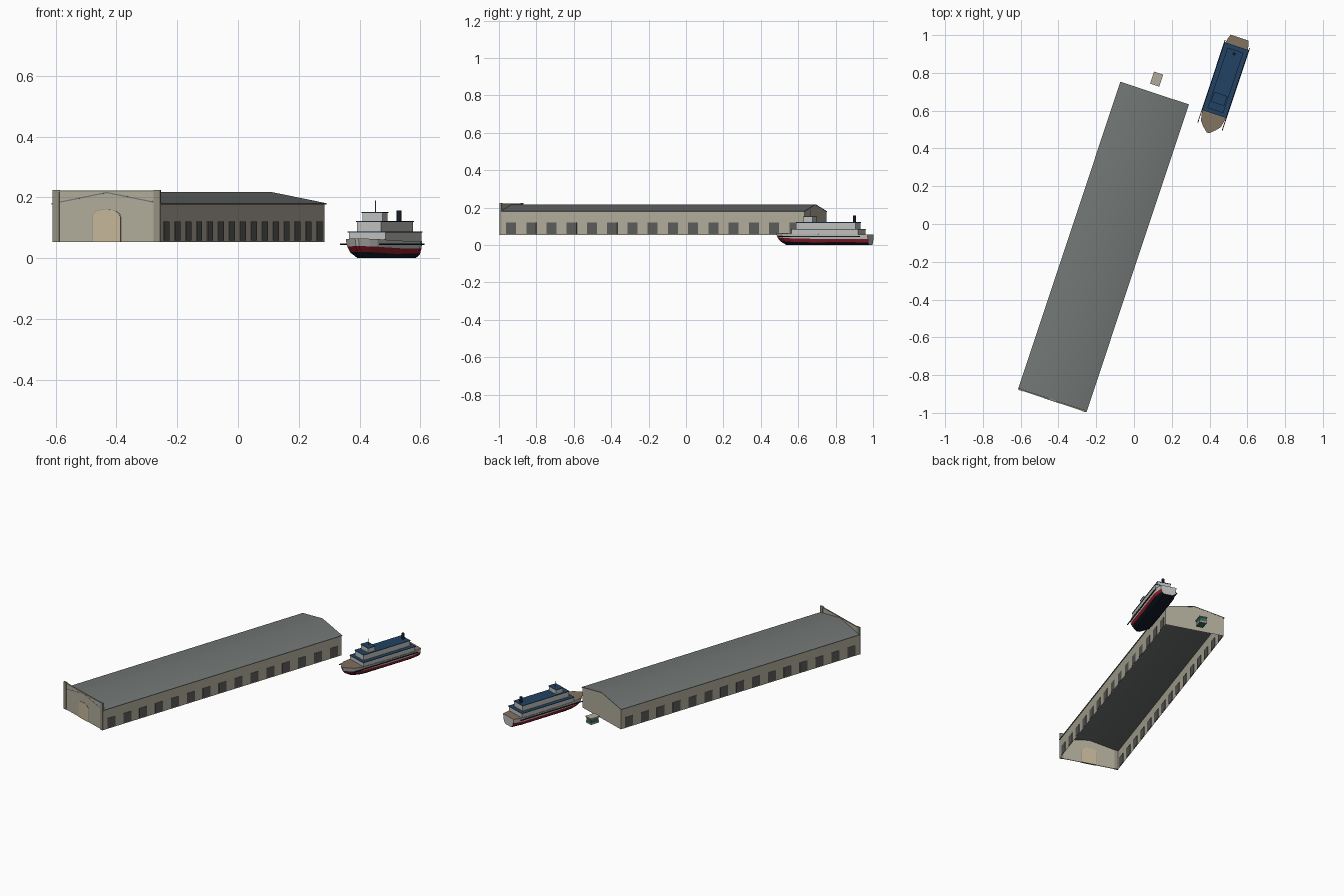
import bpy, bmesh, math
from mathutils import Matrix

if "Cube" in bpy.data.objects:
    bpy.data.objects.remove(bpy.data.objects["Cube"])

ANG = math.radians(-18.4)
SHED = Matrix.Translation((-0.161, -0.119, 0)) @ Matrix.Rotation(ANG, 4, 'Z')
SHIP = Matrix.Translation((0.484, 0.762, 0)) @ Matrix.Rotation(ANG, 4, 'Z')
BOOTH = Matrix.Translation((0.12, 0.767, 0)) @ Matrix.Rotation(ANG, 4, 'Z')


def mat(name, *rgb):
    m = bpy.data.materials.new(name)
    m.diffuse_color = (*rgb, 1)
    m.use_nodes = True
    m.node_tree.nodes["Principled BSDF"].inputs["Base Color"].default_value = m.diffuse_color
    return m


STONE = mat("stone", .435, .41, .325)
TRIM = mat("trim", .30, .28, .22)
SLATE = mat("slate", .165, .18, .175)
DOOR = mat("door_tan", .56, .47, .32)
GLASS = mat("dark_glass", .105, .105, .10)
WHITE = mat("ship_white", .52, .52, .50)
NAVY = mat("navy", .016, .055, .125)
RED = mat("red", .28, .012, .022)
KEEL = mat("keel_dark", .007, .012, .024)
DECK = mat("deck", .22, .17, .115)
GREEN = mat("green", .04, .15, .11)


def obj(name, frame, verts, faces, mats, idx=None):
    me = bpy.data.meshes.new(name)
    me.from_pydata(verts, [], faces)
    for m in mats:
        me.materials.append(m)
    if idx:
        me.polygons.foreach_set("material_index", idx)
    bm = bmesh.new()
    bm.from_mesh(me)
    bmesh.ops.recalc_face_normals(bm, faces=bm.faces)
    bm.to_mesh(me)
    bm.free()
    o = bpy.data.objects.new(name, me)
    o.matrix_world = frame
    bpy.context.collection.objects.link(o)
    return o


def smooth(o, deg=30):
    bpy.ops.object.select_all(action='DESELECT')
    o.select_set(True)
    bpy.context.view_layer.objects.active = o
    bpy.ops.object.shade_smooth_by_angle(angle=math.radians(deg))


def prism(name, frame, prof, y0, y1, m, skip=()):
    """Extrude an x/z profile along local y; skip = open side faces."""
    n = len(prof)
    v = [(x, y, z) for y in (y0, y1) for x, z in prof]
    f = [(i, (i + 1) % n, n + (i + 1) % n, n + i) for i in range(n) if i not in skip]
    f += [tuple(range(n)), tuple(range(n, 2 * n))]
    return obj(name, frame, v, f, [m])


def box(name, frame, x, y, z, m):
    prof = [(x[0], z[0]), (x[1], z[0]), (x[1], z[1]), (x[0], z[1])]
    return prism(name, frame, prof, y[0], y[1], m)


# ---- Pier shed: open-bottom walls and a low gable roof
W, L, B, E, R = .186, .855, .053, .18, .217
prism("shed_walls", SHED, [(-W, B), (-W, E), (0, R - .003), (W, E), (W, B)],
      -L, L, STONE, skip=(1, 2, 4))
q = .191
roof = prism("shed_roof", SHED, [(-q, E - .003), (0, R - .003), (q, E - .003),
                                 (q, E + .001), (0, R + .001), (-q, E + .001)],
             -L - .0045, L + .001, SLATE)
smooth(roof)

# Side windows, both walls
N = 15
for side in (-1, 1):
    for i in range(N):
        c = -L + (i + .5) * 2 * L / N
        xs = sorted((side * (W - .003), side * (W + .002)))
        box(f"window_{'left' if side < 0 else 'right'}_{i + 1}", SHED, xs,
            (c - .028, c + .028), (.058, .12), GLASS)

# Front facade: flat parapet, corner pilasters, cornice, arched door
F = -L
box("facade", SHED, (-W, W), (F - .004, F), (B, .219), STONE)
box("facade_cornice", SHED, (-W, W), (F - .006, F + .001), (.217, .222), TRIM)
for s in (-1, 1):
    xs = sorted((s * (W - .022), s * (W + .001)))
    box("pilaster_left" if s < 0 else "pilaster_right", SHED, xs, (F - .008, F + .002), (B, .225), TRIM)


def arch(hw, spring, rise):
    top = [(hw * math.cos(a), spring + rise * math.sin(a))
           for a in (math.pi * k / 12 for k in range(13))]
    return [(-hw, B), (hw, B)] + top


prism("door_surround", SHED, arch(.049, .137, .025), F - .0055, F + .002, TRIM)
prism("door", SHED, arch(.047, .137, .023), F - .007, F + .004, DOOR)

# ---- Small booth behind the shed
box("booth_body", BOOTH, (-.021, .021), (-.028, .028), (B, .088), GREEN)
box("booth_base", BOOTH, (-.023, .023), (-.030, .030), (B, .063), STONE)
box("booth_roof", BOOTH, (-.0257, .0257), (-.0336, .0336), (.088, .094), STONE)

# ---- Ferry hull: lofted bands between (y, half width) stations, bow at -y
stations = [(-.295, .006), (-.268, .036), (-.245, .055), (-.19, .067),
            (.0, .067), (.17, .067), (.21, .058), (.237, .05)]
levels = [(0, .55, .80), (.013, .84, .92), (.032, .95, .97), (.057, 1, 1)]
verts, faces, idx = [], [], []
for y, hw in stations:
    sheer = .008 * max(0, (-y - .1) / .195)
    for z, k, ky in levels:
        yy = y * ky if y < 0 else y
        zz = z + (sheer if z > .01 else 0)
        verts += [(-hw * k, yy, zz), (hw * k, yy, zz)]
S = 2 * len(levels)
for i in range(len(stations) - 1):
    a, b = i * S, (i + 1) * S
    for k in range(3):
        for s in (0, 1):
            p = 2 * k + s
            faces.append((a + p, b + p, b + p + 2, a + p + 2))
            idx.append(k)
    faces += [(a, a + 1, b + 1, b), (a + 6, a + 7, b + 7, b + 6)]
    idx += [0, 3]
for a in (0, (len(stations) - 1) * S):
    for k in range(3):
        p = a + 2 * k
        faces.append((p, p + 1, p + 3, p + 2))
        idx.append(k if a == 0 else 2)
obj("ferry_hull", SHIP, verts, faces, [KEEL, RED, WHITE, DECK], idx)

# Straight rub rails
for s in (-1, 1):
    xs = sorted((s * .066, s * .070))
    box("rub_rail_left" if s < 0 else "rub_rail_right", SHIP, xs, (-.26, .2), (.043, .048), KEEL)

# Cabin tiers with navy roofs
tiers = [("lower_cabin", .064, -.186, .186, .055, .084, .067),
         ("upper_cabin", .042, -.168, .165, .086, .119, .044),
         ("wheelhouse", .035, -.130, -.080, .121, .149, .037)]
for name, hw, y0, y1, z0, z1, rw in tiers:
    box(name, SHIP, (-hw, hw), (y0, y1), (z0, z1), WHITE)
    o = rw - hw
    box(name + "_roof", SHIP, (-rw, rw), (y0 - o, y1 + o), (z1, z1 + .003), NAVY)


# Funnel and mast
def tube(name, r, y, z0, z1, m, n):
    ring = [(r * math.cos(math.tau * k / n), y + r * math.sin(math.tau * k / n)) for k in range(n)]
    v = [(a, b, z) for z in (z0, z1) for a, b in ring]
    f = [(k, (k + 1) % n, n + (k + 1) % n, n + k) for k in range(n)]
    obj(name, SHIP, v, f + [tuple(range(n)), tuple(range(n, 2 * n))], [m])


tube("funnel", .008, .146, .12, .157, KEEL, 12)
tube("mast", .0015, -.1, .15, .19, TRIM, 6)
